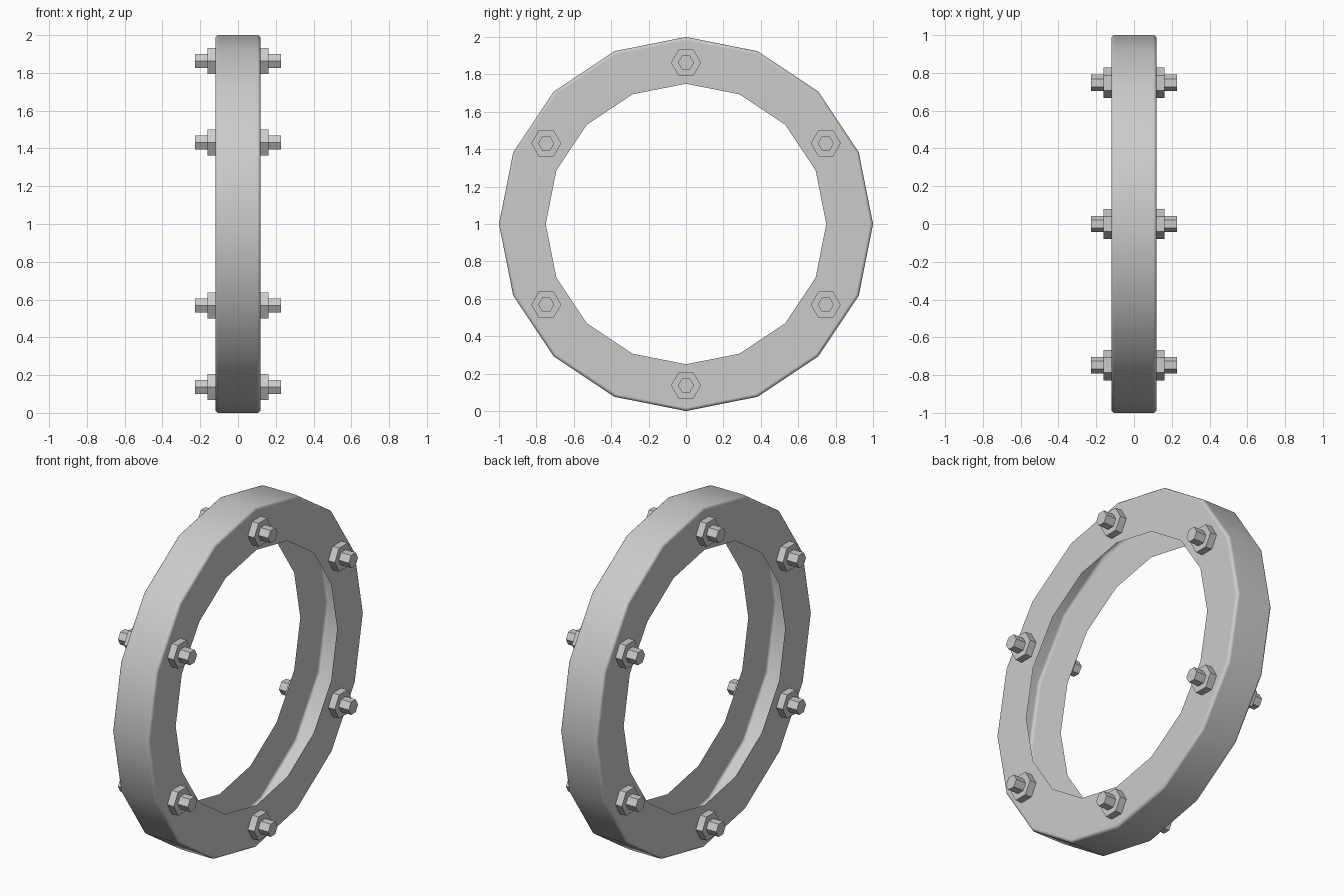
import bpy, bmesh, math

if "Cube" in bpy.data.objects:
    bpy.data.objects.remove(bpy.data.objects["Cube"])

HALF = 0.12      # half width of the ring
SIDES = 16


def make_object(name, bm):
    mesh = bpy.data.meshes.new(name)
    bm.to_mesh(mesh)
    bm.free()
    obj = bpy.data.objects.new(name, mesh)
    bpy.context.collection.objects.link(obj)
    return obj


def ring_at(bm, x, r, n, cy=0.0, cz=1.0):
    return [bm.verts.new((x, cy + r * math.cos(2 * math.pi * i / n),
                          cz + r * math.sin(2 * math.pi * i / n))) for i in range(n)]


def bridge(bm, a, b):
    n = len(a)
    return [bm.faces.new((a[i], a[(i + 1) % n], b[(i + 1) % n], b[i])) for i in range(n)]


# Channel-shaped ring: thin flanges joined by a rounded outer wall, open inside
bev, steps = 0.018, 3
corner = [(HALF - bev + bev * math.cos(t), 1 - bev + bev * math.sin(t))
          for t in (math.pi / 2 * k / steps for k in range(steps + 1))]
profile = [(HALF, 0.75)] + corner
profile += [(-x, r) for x, r in reversed(profile)]
bm = bmesh.new()
loops = [ring_at(bm, x, r, SIDES) for x, r in profile]
for a, b in zip(loops, loops[1:]):
    for f in bridge(bm, a, b):
        f.smooth = True
bm.normal_update()
ring = make_object("flanged_ring", bm)
weighted = ring.modifiers.new("weighted_normals", 'WEIGHTED_NORMAL')
weighted.keep_sharp = True


# Hex nuts with a smaller hex stud, six on each flange
def hex_prism(bm, x0, x1, r, cy, cz):
    a, b = ring_at(bm, x0, r, 6, cy, cz), ring_at(bm, x1, r, 6, cy, cz)
    bridge(bm, a, b)
    bm.faces.new(a)
    bm.faces.new(b)


for side, label in ((1, "right"), (-1, "left")):
    for k in range(6):
        ang = math.radians(30 + 60 * k)
        cy, cz = 0.863 * math.cos(ang), 1 + 0.863 * math.sin(ang)
        bm = bmesh.new()
        hex_prism(bm, side * HALF, side * 0.162, 0.08, cy, cz)
        hex_prism(bm, side * 0.162, side * 0.227, 0.043, cy, cz)
        bmesh.ops.recalc_face_normals(bm, faces=bm.faces)
        make_object(f"{label}_bolt_{k + 1}", bm)
